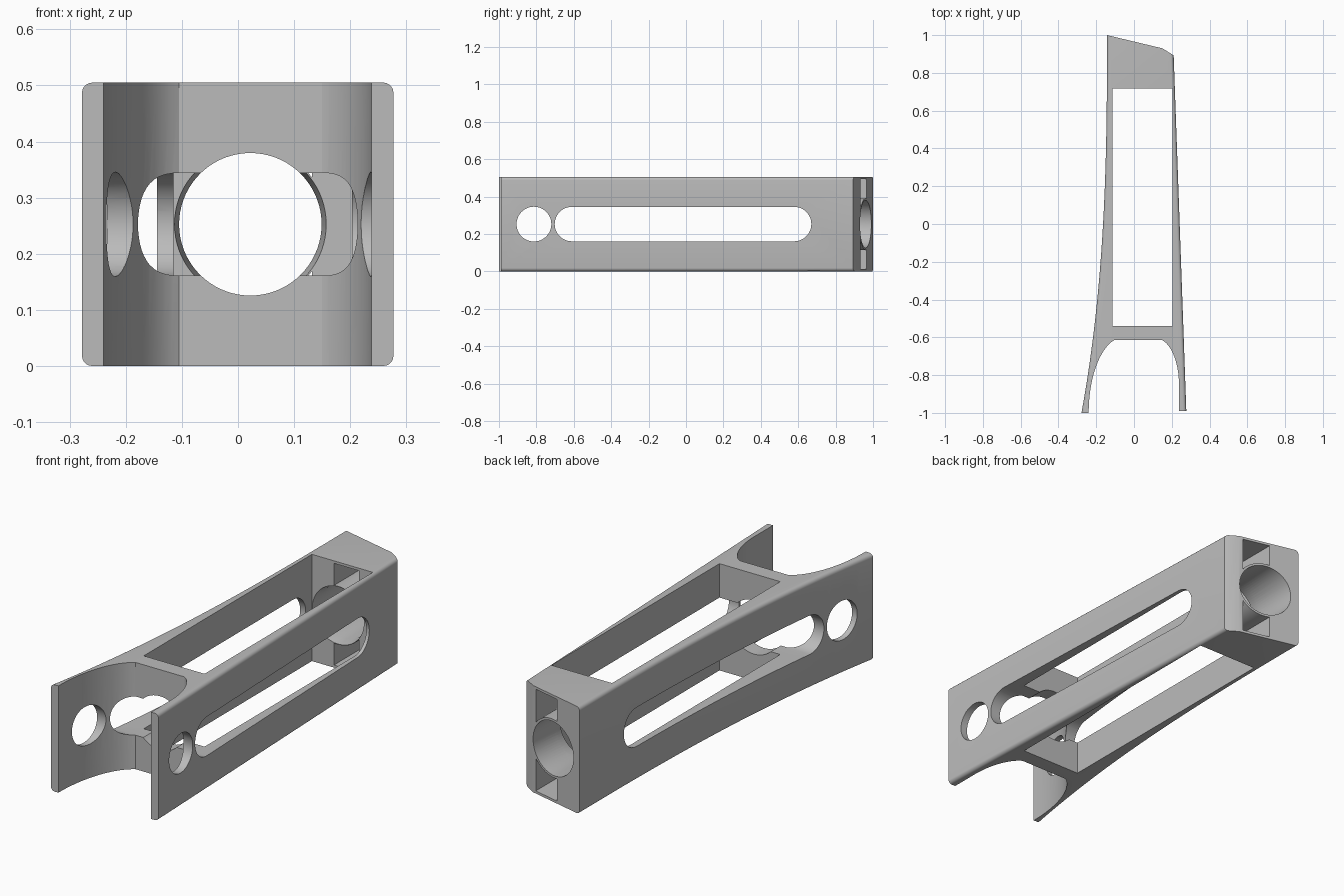
import bpy, bmesh, math
from mathutils import Matrix

cube = bpy.data.objects.get("Cube")
if cube:
    bpy.data.objects.remove(cube, do_unlink=True)

H = 0.505           # body height
MID = H / 2         # height of all bores
BORE_X = 0.022      # axis of the lengthwise bore

grey = bpy.data.materials.new("plain grey")
grey.use_nodes = True
colour = (0.5, 0.5, 0.5, 1)
grey.diffuse_color = colour
grey.node_tree.nodes["Principled BSDF"].inputs["Base Color"].default_value = colour


def finish(bm, name):
    bmesh.ops.recalc_face_normals(bm, faces=bm.faces[:])
    mesh = bpy.data.meshes.new(name)
    bm.to_mesh(mesh)
    bm.free()
    mesh.materials.append(grey)
    obj = bpy.data.objects.new(name, mesh)
    bpy.context.collection.objects.link(obj)
    return obj


def box(name, x0, x1, y0, y1, z0, z1):
    bm = bmesh.new()
    m = Matrix.Translation(((x0 + x1) / 2, (y0 + y1) / 2, (z0 + z1) / 2))
    bmesh.ops.create_cube(bm, size=1, matrix=m @ Matrix.Diagonal((x1 - x0, y1 - y0, z1 - z0, 1)))
    return finish(bm, name)


def bore(name, y0, y1, r0, r1):
    """Lengthwise round cutter from y0 to y1."""
    bm = bmesh.new()
    m = Matrix.Translation((BORE_X, (y0 + y1) / 2, MID)) @ Matrix.Rotation(-math.pi / 2, 4, "X")
    bmesh.ops.create_cone(bm, cap_ends=True, segments=72, radius1=r0, radius2=r1,
                          depth=y1 - y0, matrix=m)
    return finish(bm, name)


def side_slot(name, y0, y1, r):
    """Crosswise cutter with round ends; y0 and y1 are the end centres."""
    bm = bmesh.new()
    n = 24
    pts = [(y1 + r * math.sin(math.pi * i / n), r * math.cos(math.pi * i / n)) for i in range(n + 1)]
    pts += [(y0 - r * math.sin(math.pi * i / n), -r * math.cos(math.pi * i / n)) for i in range(n + 1)]
    if y0 == y1:
        pts = pts[:n] + pts[n + 1:-1]
    face = bm.faces.new([bm.verts.new((-0.5, y, MID + z)) for y, z in pts])
    ext = bmesh.ops.extrude_face_region(bm, geom=[face])
    verts = [v for v in ext["geom"] if isinstance(v, bmesh.types.BMVert)]
    bmesh.ops.translate(bm, vec=(1, 0, 0), verts=verts)
    return finish(bm, name)


def cut(obj, cutter):
    mod = obj.modifiers.new("cut", "BOOLEAN")
    mod.operation = "DIFFERENCE"
    mod.solver = "EXACT"
    mod.object = cutter
    bpy.context.view_layer.update()
    bpy.context.view_layer.objects.active = obj
    bpy.ops.object.modifier_apply(modifier=mod.name)
    bpy.data.objects.remove(cutter, do_unlink=True)


def quarter(cx, cy, rx, ry, n=16):
    """Quarter ellipse from the leg tip inward to the web."""
    return [(cx + rx * math.cos(math.pi / 2 * i / n), cy + ry * math.sin(math.pi / 2 * i / n))
            for i in range(n + 1)]


# Plan outline: flared right flank, slanted back, straight left flank, hollow front
n = 24
flank = []
for i in range(n + 1):
    t = i / n
    flank.append((-0.143 - 0.135 * (1 - t) ** 2.7, -1 + 2 * t))
back = [(0.15, 0.93), (0.21, 0.893)]
left_tip = [(0.277, -0.99), (0.238, -0.99)]
left_curve = [(0.238 - 0.088 * (1 - math.cos(a)) / (1 - math.cos(1.3)),
               -0.85 + 0.235 * math.sin(a) / math.sin(1.3))
              for a in [1.3 * i / 16 for i in range(17)]]
right_curve = [(-0.24 + 0.135 * (1 - math.cos(a)) / (1 - math.cos(1.3)),
                -1 + 0.385 * math.sin(a) / math.sin(1.3))
               for a in [1.3 * i / 16 for i in range(17)]]
outline = flank + back + left_tip + left_curve + right_curve[::-1]

bm = bmesh.new()
base = bm.faces.new([bm.verts.new((x, y, 0)) for x, y in outline])
ext = bmesh.ops.extrude_face_region(bm, geom=[base])
bmesh.ops.translate(bm, vec=(0, 0, H), verts=[v for v in ext["geom"] if isinstance(v, bmesh.types.BMVert)])
bmesh.ops.recalc_face_normals(bm, faces=bm.faces[:])


def on_flank(e):
    a, b = e.verts
    if abs(a.co.z - b.co.z) > 0.01:
        return False
    outer_right = all(v.co.x < -0.14 and any(abs(v.co.x - x) + abs(v.co.y - y) < 1e-4 for x, y in flank)
                      for v in e.verts)
    return (outer_right or e.calc_length() > 1.5) and abs(a.co.y - b.co.y) > 0.01


# Rounded long edges
bmesh.ops.bevel(bm, geom=[e for e in bm.edges if on_flank(e)], offset=0.018,
                segments=5, profile=0.5, affect="EDGES")
body = finish(bm, "handle_body")

# Vertical window, crosswise slots and leg holes
cut(body, box("window_cutter", -0.115, 0.203, -0.54, 0.717, -0.2, H + 0.2))
cut(body, side_slot("slot_cutter", -0.61, 0.578, 0.092))
cut(body, side_slot("leg_hole_cutter", -0.813, -0.813, 0.093))

# Vertical pocket at the back, leaving a thin sleeve around the bore
pocket = box("pocket_cutter", 0, 0.132, 0.65, 1.1, 0.012, H - 0.012)
cut(pocket, bore("sleeve_keep", 0.5, 1.2, 0.138, 0.138))
cut(body, pocket)

# Lengthwise bore, flared slightly where it leaves the back block
cut(body, bore("bore_cutter", -1.2, 1.2, 0.127, 0.127))
cut(body, bore("flare_cutter", 0.70, 0.78, 0.138, 0.125))

bpy.ops.object.select_all(action="DESELECT")
body.select_set(True)
bpy.context.view_layer.objects.active = body
bpy.ops.object.shade_smooth_by_angle(angle=math.radians(25))
